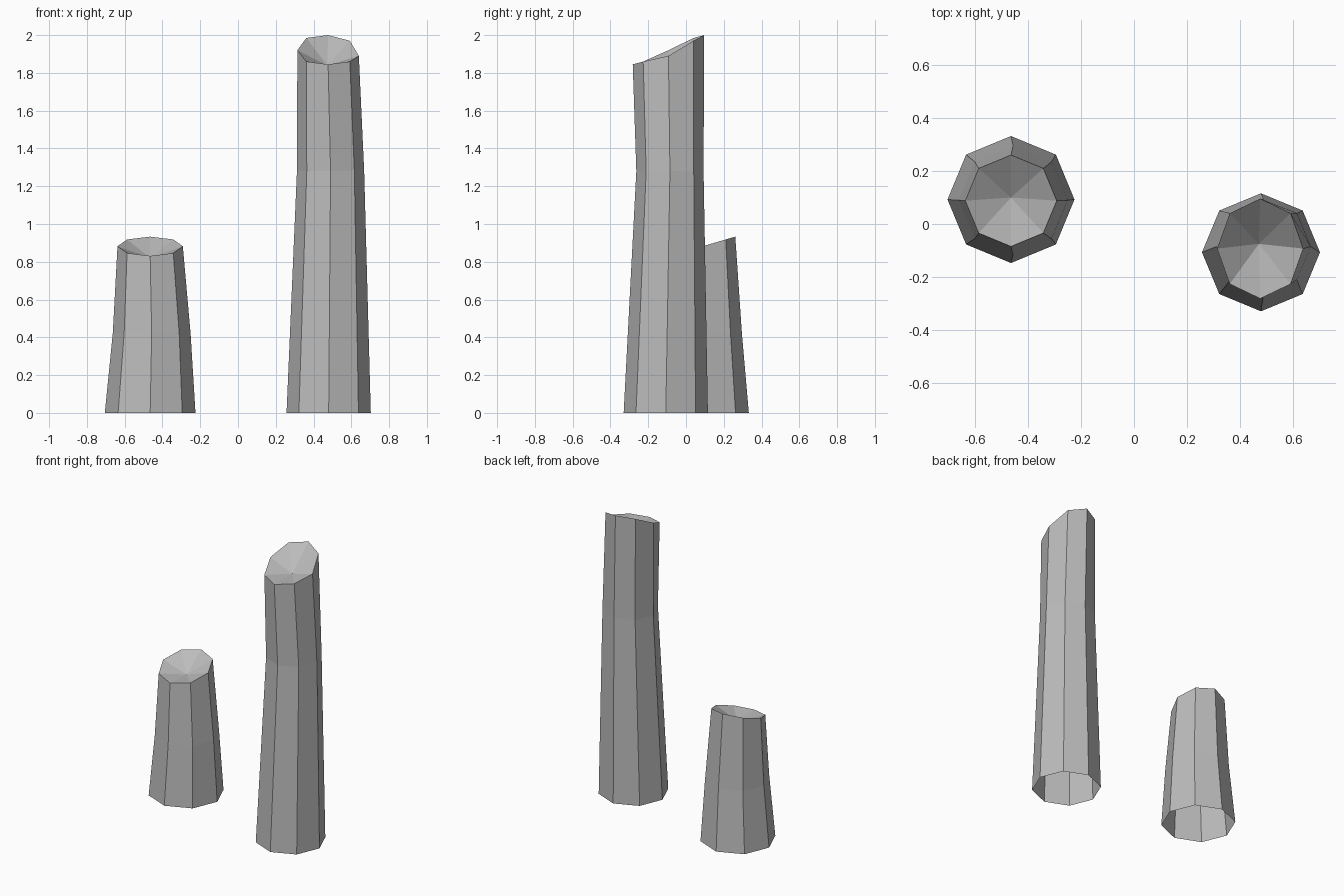
import bpy
import bmesh
from math import cos, sin, tau

cube = bpy.data.objects.get("Cube")
if cube:
    bpy.data.objects.remove(cube, do_unlink=True)

SIDES = 8

stone = bpy.data.materials.new("plain_grey")
stone.use_nodes = True
grey = (0.5, 0.5, 0.5, 1)
stone.diffuse_color = grey
stone.node_tree.nodes["Principled BSDF"].inputs["Base Color"].default_value = grey


def ring(bm, x, y, radius, heights):
    """Octagon ring, counter-clockwise from +x, with one height per corner."""
    return [bm.verts.new((x + radius * cos(tau * i / SIDES),
                          y + radius * sin(tau * i / SIDES), heights[i]))
            for i in range(SIDES)]


def column(name, base, middle, top, rim_heights, apex):
    """Tapered bent shell, open below, with a sunken slanted cone on top."""
    bm = bmesh.new()
    rings = [ring(bm, x, y, r, [z] * SIDES) for x, y, r, z in (base, middle)]
    rings.append(ring(bm, *top, rim_heights))
    for low, high in zip(rings, rings[1:]):
        for i in range(SIDES):
            j = (i + 1) % SIDES
            bm.faces.new((low[i], low[j], high[j], high[i]))
    centre = bm.verts.new(apex)
    rim = rings[-1]
    for i in range(SIDES):
        bm.faces.new((rim[i], rim[(i + 1) % SIDES], centre))
    mesh = bpy.data.meshes.new(name)
    bm.to_mesh(mesh)
    bm.free()
    mesh.materials.append(stone)
    obj = bpy.data.objects.new(name, mesh)
    bpy.context.collection.objects.link(obj)
    return obj


# Short column, its rim sloping evenly down to the front
short_rim = [0.882 + 0.051 * sin(tau * i / SIDES) for i in range(SIDES)]
column("short_column", (-0.465, 0.0925, 0.24, 0), (-0.457, 0.09, 0.206, 0.42),
       (-0.465, 0.088, 0.173), short_rim, (-0.465, 0.10, 0.82))

# Tall column, its rim cut steeply and a little unevenly
tall_rim = [1.89, 1.97, 2.0, 1.985, 1.92, 1.86, 1.845, 1.86]
column("tall_column", (0.48, -0.107, 0.223, 0), (0.49, -0.085, 0.178, 1.28),
       (0.477, -0.093, 0.175), tall_rim, (0.472, -0.075, 1.84))

# The tall column's rim is slightly narrower across than it is deep
mesh = bpy.data.objects["tall_column"].data
for vert in mesh.vertices:
    if vert.co.z > 1.842:
        vert.co.x = 0.477 + (vert.co.x - 0.477) * 0.93 
        vert.co.y = -0.093 + (vert.co.y + 0.093) * 1.08
